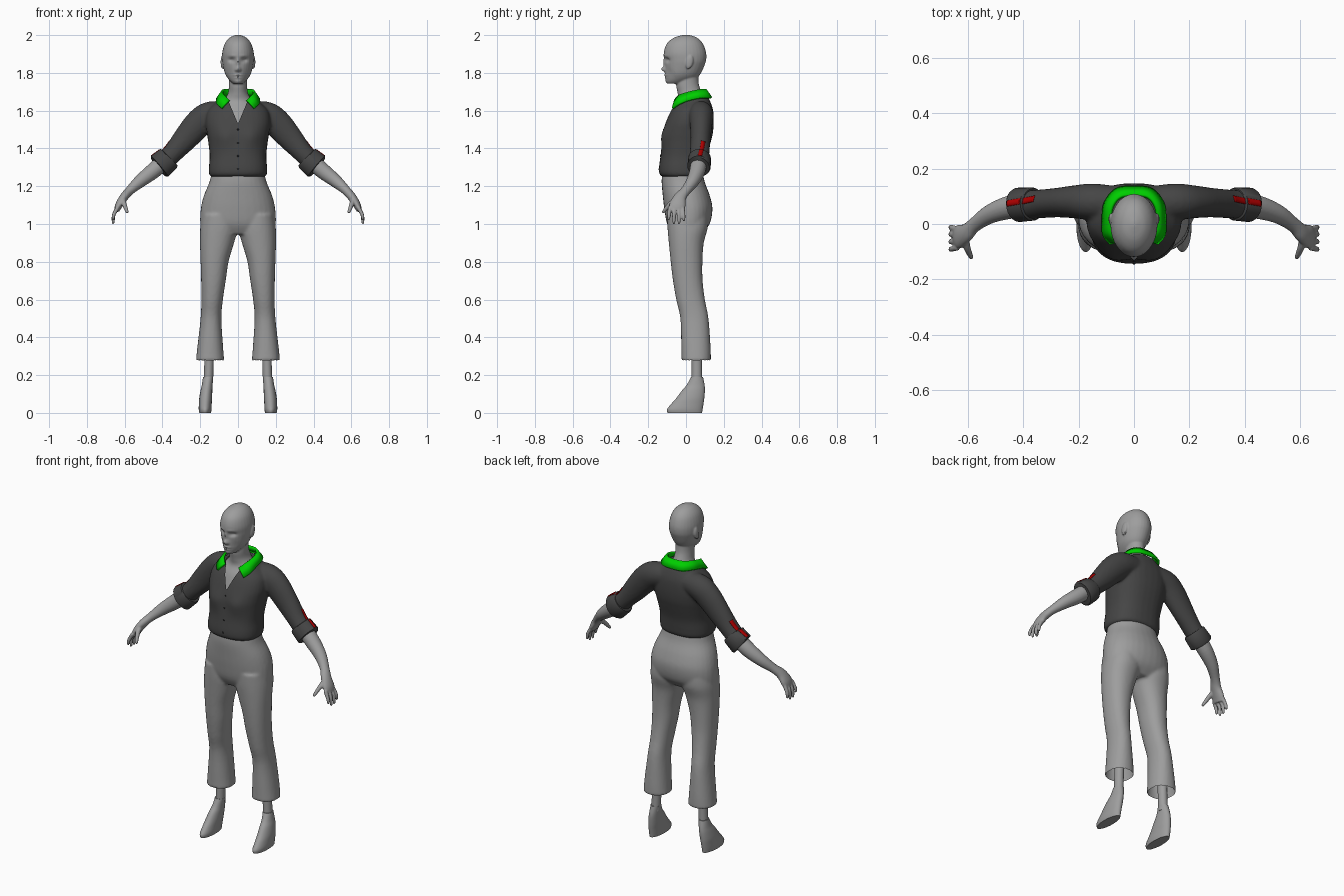
import bpy, bmesh, math
from mathutils import Vector, Matrix

cube = bpy.data.objects.get("Cube")
if cube:
    bpy.data.objects.remove(cube)


def material(name, *rgb):
    mat = bpy.data.materials.new(name)
    mat.use_nodes = True
    mat.diffuse_color = (*rgb, 1)
    bsdf = next(n for n in mat.node_tree.nodes if n.type == 'BSDF_PRINCIPLED')
    bsdf.inputs["Base Color"].default_value = (*rgb, 1)
    return mat


GREY = material("light_grey", .34, .34, .34)
CHARCOAL = material("charcoal", .06, .06, .06)
GREEN = material("bright_green", 0, .62, 0)
RED = material("deep_red", .42, 0, 0)
BLACK = material("button_black", .015, .015, .015)


def spline(rows, n=5):
    """Smooth curve through rows of numbers."""
    out = []
    for i in range(len(rows) - 1):
        quad = [rows[min(max(i + k, 0), len(rows) - 1)] for k in (-1, 0, 1, 2)]
        for s in range(n):
            t = s / n
            out.append(tuple(.5 * (2 * b + (c - a) * t + (2 * a - 5 * b + 4 * c - d) * t * t
                                   + (3 * b - a - 3 * c + d) * t ** 3) for a, b, c, d in zip(*quad)))
    return out + [tuple(rows[-1])]


def skin_rings(bm, rings, sides=(1,)):
    """Closed surface through rings of points, repeated for each side of x."""
    for s in sides:
        loops = [[bm.verts.new((p[0] * s, p[1], p[2])) for p in ring] for ring in rings]
        n = len(loops[0])
        for a, b in zip(loops, loops[1:]):
            for i in range(n):
                bm.faces.new((a[i], a[(i + 1) % n], b[(i + 1) % n], b[i]))
        bm.faces.new(loops[0])
        bm.faces.new(loops[-1])


def stack(bm, rows, sides=(1,), power=2, n=32):
    """Level sections: centre x, front y, back y, height, half width."""
    def bend(v):
        return math.copysign(abs(v) ** (2 / power), v)
    rings = []
    for cx, front, back, z, hw in spline(rows):
        rings.append([(cx + hw * bend(math.cos(a)),
                       (front + back) / 2 + (back - front) / 2 * bend(math.sin(a)), z)
                      for a in (math.tau * i / n for i in range(n))])
    skin_rings(bm, rings, sides)


def limb(bm, rows, sides=(1, -1), n=20, steps=5):
    """Sections across a path: x, y, z, radius along y, other radius."""
    rows = spline(rows, steps)
    rings = []
    for i, (x, y, z, ra, rb) in enumerate(rows):
        t = (Vector(rows[min(i + 1, len(rows) - 1)][:3]) - Vector(rows[max(i - 1, 0)][:3])).normalized()
        side = Vector((0, 1, 0)) - t * t.y
        side.normalize()
        other = t.cross(side)
        rings.append([Vector((x, y, z)) + side * ra * math.cos(a) + other * rb * math.sin(a)
                      for a in (math.tau * k / n for k in range(n))])
    skin_rings(bm, rings, sides)


def finish(name, bm, mat, voxel=0, relax=4, edit=None):
    """Make the object; optionally fuse its pieces, then edit the result."""
    bmesh.ops.recalc_face_normals(bm, faces=bm.faces)
    mesh = bpy.data.meshes.new(name)
    bm.to_mesh(mesh)
    bm.free()
    ob = bpy.data.objects.new(name, mesh)
    bpy.context.collection.objects.link(ob)
    if voxel:
        fuse = ob.modifiers.new("fuse", 'REMESH')
        fuse.mode, fuse.voxel_size = 'VOXEL', voxel
        soft = ob.modifiers.new("soften", 'SMOOTH')
        soft.factor, soft.iterations = .5, relax
        fused = bpy.data.meshes.new_from_object(ob.evaluated_get(bpy.context.evaluated_depsgraph_get()))
        ob.modifiers.clear()
        ob.data = fused
        fused.name = name
    if edit:
        bm = bmesh.new()
        bm.from_mesh(ob.data)
        edit(bm)
        bm.to_mesh(ob.data)
        bm.free()
    ob.data.materials.clear()
    ob.data.materials.append(mat)
    bpy.ops.object.select_all(action='DESELECT')
    ob.select_set(True)
    bpy.context.view_layer.objects.active = ob
    bpy.ops.object.shade_smooth_by_angle(angle=math.radians(40))
    return ob


def sculpt(bm, bumps, limit):
    """Push the front surface along y with soft mirrored bumps."""
    for v in bm.verts:
        if v.co.y < limit:
            x, z = abs(v.co.x), v.co.z
            v.co.y += sum(d * math.exp(-((x - bx) / sx) ** 2 - ((z - bz) / sz) ** 2)
                          for bx, bz, sx, sz, d in bumps)


# Head, ears, neck and chest
bm = bmesh.new()
stack(bm, [(0, -.1, 0, 1.743, .026), (0, -.105, .02, 1.755, .04), (0, -.108, .06, 1.775, .057),
           (0, -.111, .08, 1.80, .07), (0, -.111, .098, 1.84, .08), (0, -.113, .107, 1.87, .084),
           (0, -.117, .106, 1.91, .083), (0, -.1, .088, 1.957, .069), (0, -.06, .055, 1.988, .042),
           (0, -.01, .01, 2.002, .007)])
stack(bm, [(0, -.108, .09, 1.5, .11), (0, -.07, .11, 1.6, .12), (0, -.042, .095, 1.65, .08),
           (0, -.044, .085, 1.69, .054), (0, -.052, .068, 1.74, .048), (0, -.04, .065, 1.80, .048)])
for s in (1, -1):
    bmesh.ops.create_uvsphere(bm, u_segments=16, v_segments=10, radius=1, matrix=(
        Matrix.Translation((s * .083, .018, 1.857)) @ Matrix.Rotation(-.2, 4, 'X')
        @ Matrix.Diagonal((.009, .02, .037, 1))))
face = [(.034, 1.868, .017, .012, .013), (.028, 1.89, .025, .009, -.003), (0, 1.855, .009, .025, -.009),
        (0, 1.82, .012, .013, -.019), (.011, 1.815, .007, .007, -.005), (0, 1.788, .022, .005, -.006),
        (0, 1.774, .018, .005, -.005), (0, 1.756, .02, .01, -.003), (.045, 1.80, .018, .025, .005)]
finish("head_and_neck", bm, GREY, .0045, 4, lambda b: sculpt(b, face, -.06))

# Trousers: hips fused with two flared legs, open at the hems
bm = bmesh.new()
stack(bm, [(0, -.07, .08, .945, .19), (0, -.1, .125, 1, .2), (0, -.115, .14, 1.08, .197),
           (0, -.123, .126, 1.15, .181), (0, -.129, .1, 1.22, .152), (0, -.126, .09, 1.27, .14)], power=2.2)
stack(bm, [(.148, -.024, .132, .275, .075), (.147, -.025, .13, .35, .068), (.143, -.03, .119, .5, .055),
           (.137, -.052, .1, .6, .057), (.13, -.069, .088, .7, .065), (.124, -.081, .087, .8, .074),
           (.111, -.091, .094, .9, .09), (.1, -.098, .115, .98, .1), (.1, -.1, .115, 1.05, .09)],
      sides=(1, -1), power=2.2)


def open_hems(b):
    b.normal_update()
    caps = [f for f in b.faces if f.normal.z < -.6 and f.calc_center_median().z < .295]
    bmesh.ops.delete(b, geom=caps, context='FACES')


finish("trousers", bm, GREY, .008, 4, open_hems)

# Lower legs and wedge shoes
bm = bmesh.new()
limb(bm, [(.153, .057, .5, .035, .03), (.153, .057, .3, .028, .025), (.157, .058, .16, .028, .025)])
finish("lower_legs", bm, GREY)
bm = bmesh.new()
stack(bm, [(.174, -.098, .085, 0, .031), (.174, -.1, .088, .02, .034), (.173, -.076, .093, .05, .034),
           (.171, -.05, .097, .08, .034), (.167, -.02, .1, .12, .031), (.163, .005, .098, .15, .028),
           (.158, .026, .09, .19, .027)], sides=(1, -1))
finish("wedge_shoes", bm, GREY)

# Shirt: torso fused with sleeves, cut open in a V at the neck
bm = bmesh.new()
stack(bm, [(0, -.125, .085, 1.25, .142), (0, -.141, .1, 1.265, .153), (0, -.143, .105, 1.3, .154),
           (0, -.135, .112, 1.36, .15), (0, -.127, .13, 1.43, .157), (0, -.122, .142, 1.48, .165),
           (0, -.106, .147, 1.54, .172), (0, -.08, .144, 1.6, .16), (0, -.05, .13, 1.645, .115),
           (0, -.04, .115, 1.675, .083)], power=2.4)
limb(bm, [(.06, .077, 1.59, .06, .06), (.15, .08, 1.575, .066, .073), (.21, .08, 1.53, .06, .075),
          (.28, .077, 1.45, .053, .066), (.345, .072, 1.375, .052, .053), (.40, .07, 1.32, .052, .053)])


def cut_neck(b):
    sculpt(b, [(.075, 1.46, .05, .055, -.013)], -.04)
    for s in (1, -1):
        near = [f for f in b.faces if f.calc_center_median().y < .02 and f.calc_center_median().z > 1.5]
        geom = list({e for f in near for e in [*f.verts, *f.edges]}) + near
        bmesh.ops.bisect_plane(b, geom=geom, plane_co=(0, 0, 1.53), plane_no=(s, 0, -.42))
    hole = [f for f in b.faces for c in [f.calc_center_median()]
            if c.y < .02 and abs(c.x) < .42 * (c.z - 1.53)]
    bmesh.ops.delete(b, geom=hole, context='FACES')


finish("shirt", bm, CHARCOAL, .008, 4, cut_neck)

# Rolled cuffs
bm = bmesh.new()
limb(bm, [(.362, .072, 1.352, .056, .06), (.367, .072, 1.347, .06, .066),
          (.415, .069, 1.306, .062, .071), (.42, .068, 1.302, .057, .065)], steps=1, n=28)
finish("rolled_cuffs", bm, CHARCOAL)

# Forearms and hands with four fingers and a thumb
bm = bmesh.new()
limb(bm, [(.38, .071, 1.34, .043, .043), (.45, .06, 1.28, .042, .042), (.52, .035, 1.225, .034, .034),
          (.575, -.003, 1.175, .027, .024), (.605, -.032, 1.14, .034, .023), (.63, -.045, 1.1, .043, .02),
          (.642, -.05, 1.07, .038, .014)])
for spread, tip in ((-.035, 1.02), (-.012, 1.0), (.011, 1.0), (.032, 1.015)):
    y = -.05 + spread
    limb(bm, [(.636, y, 1.09, .011, .011), (.657, y + spread * .15, 1.05, .01, .01),
              (.661, y + spread * .2, tip + .01, .008, .008), (.658, y + spread * .2, tip, .004, .004)], n=10)
limb(bm, [(.612, -.04, 1.135, .018, .016), (.602, -.085, 1.105, .013, .013),
          (.588, -.118, 1.066, .009, .009), (.585, -.124, 1.058, .004, .004)], n=10)
finish("forearms_and_hands", bm, GREY, .0045, 3)

# Collar: a folded band rising round the neck to two front points
half = [(0, .103, 1.712, 0, .134, 1.667), (.05, .096, 1.712, .065, .125, 1.667),
        (.078, .06, 1.708, .105, .075, 1.667), (.082, .01, 1.696, .112, .01, 1.653),
        (.069, -.035, 1.68, .11, -.038, 1.634), (.045, -.058, 1.655, .086, -.07, 1.612)]
bm = bmesh.new()
rows = spline([(-a, b, c, -d, e, f) for a, b, c, d, e, f in half[:0:-1]] + half)
pairs = [(bm.verts.new(r[:3]), bm.verts.new(r[3:])) for r in rows]
for (a, b), (c, d) in zip(pairs, pairs[1:]):
    bm.faces.new((a, b, d, c))
collar = finish("collar", bm, GREEN)
thick = collar.modifiers.new("thickness", 'SOLIDIFY')
thick.thickness, thick.offset = .012, 0

# Sleeve tabs and buttons laid onto the shirt surface
bpy.context.view_layer.update()
graph = bpy.context.evaluated_depsgraph_get()


def drop(point, outward):
    start = Vector(point) + Vector(outward) * .2
    hit, place, *_ = bpy.context.scene.ray_cast(graph, start, -Vector(outward))
    return place if hit else Vector(point)


bm = bmesh.new()
for s in (1, -1):
    out = Vector((s, 0, 1)).normalized()
    grid = []
    for i in range(17):
        t = i / 16
        grid.append([bm.verts.new(drop((s * (.318 + .088 * t), .092 - .018 * t + w, 1.395 - .085 * t), out)
                                  + out * .003) for w in (-.011, 0, .011)])
    for a, b in zip(grid, grid[1:]):
        for k in range(2):
            bm.faces.new((a[k], a[k + 1], b[k + 1], b[k]))
spots = [drop((0, -.1, z), (0, -1, 0)) for z in (1.5, 1.43, 1.36, 1.29)]
tabs = finish("sleeve_tabs", bm, RED)
tabs.modifiers.new("thickness", 'SOLIDIFY').thickness = .004

bm = bmesh.new()
for p in spots:
    bmesh.ops.create_uvsphere(bm, u_segments=10, v_segments=6, radius=1,
                              matrix=Matrix.Translation(p) @ Matrix.Diagonal((.005, .003, .005, 1)))
finish("shirt_buttons", bm, BLACK)
